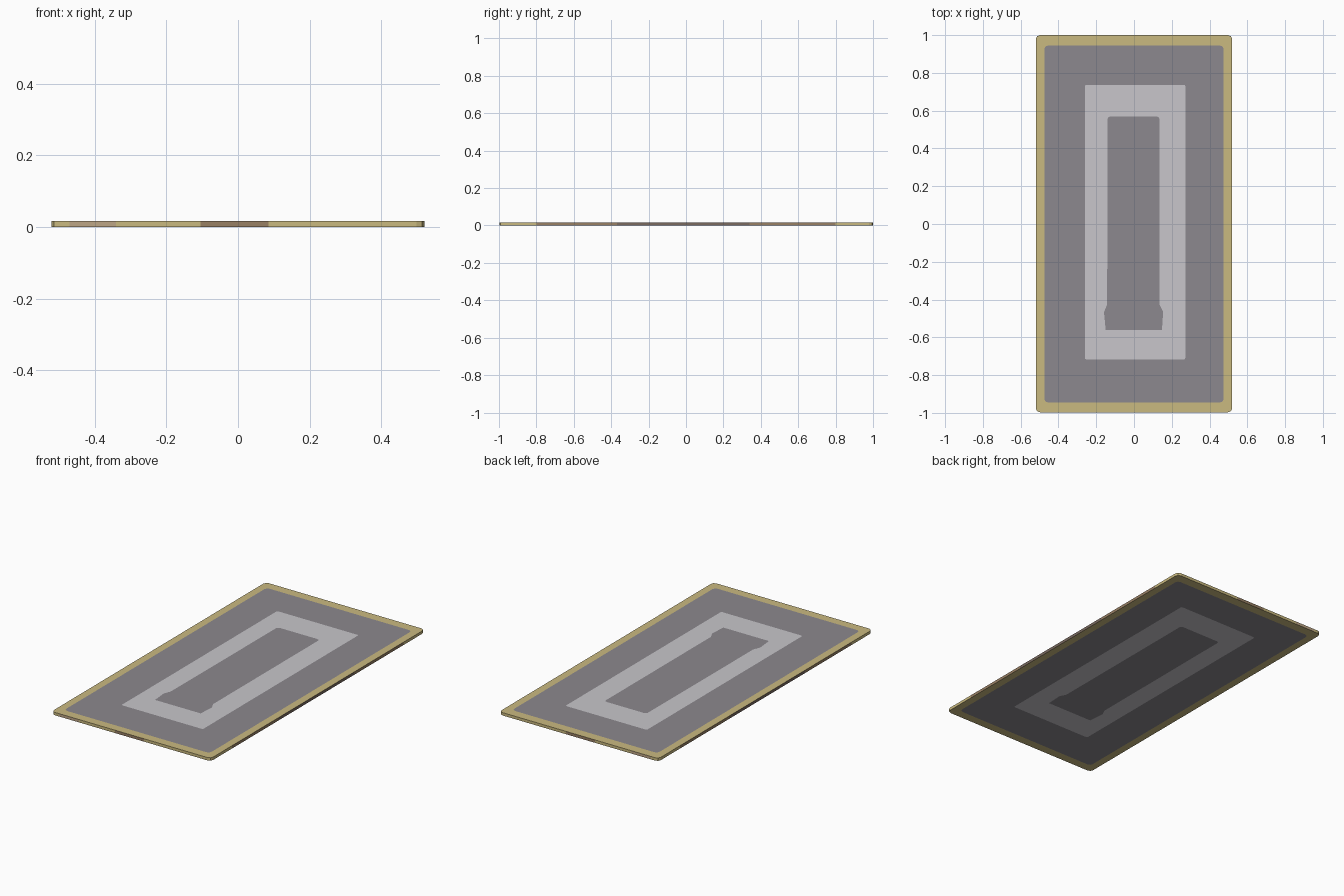
import bpy, bmesh, math

if "Cube" in bpy.data.objects:
    bpy.data.objects.remove(bpy.data.objects["Cube"])

H = 0.017  # rug thickness


def srgb(r, g, b):
    f = lambda c: c / 12.92 if c <= 0.04045 else ((c + 0.055) / 1.055) ** 2.4
    return (f(r / 255), f(g / 255), f(b / 255), 1)


def material(name, rgb):
    m = bpy.data.materials.new(name)
    m.diffuse_color = srgb(*rgb)
    m.use_nodes = True
    m.node_tree.nodes["Principled BSDF"].inputs["Base Color"].default_value = m.diffuse_color
    return m


MATS = [material("tan_border", (202, 186, 128)),
        material("mid_grey", (140, 137, 142)),
        material("light_grey", (200, 198, 203)),
        material("brown_edge", (152, 128, 100)),
        material("pale_brown_edge", (190, 166, 134)),
        material("dark_brown_edge", (122, 106, 95))]


def outline(x0, x1, y0, y1, r):
    """Rounded rectangle, three points per corner, counter-clockwise."""
    pts = []
    corners = [(x1 - r, y1 - r, 0), (x0 + r, y1 - r, 90),
               (x0 + r, y0 + r, 180), (x1 - r, y0 + r, 270)]
    for cx, cy, a in corners:
        for k in (0, 45, 90):
            t = math.radians(a + k)
            pts.append((cx + r * math.cos(t), cy + r * math.sin(t)))
    return pts


def finish(bm, name):
    bmesh.ops.recalc_face_normals(bm, faces=bm.faces)
    me = bpy.data.meshes.new(name)
    bm.to_mesh(me)
    bm.free()
    for m in MATS:
        me.materials.append(m)
    ob = bpy.data.objects.new(name, me)
    bpy.context.collection.objects.link(ob)
    return ob


# Concentric bands: border, field, light frame, centre panel
outer = outline(-0.52, 0.52, -0.997, 1.0, 0.022)
centre = outline(-0.14, 0.135, -0.56, 0.57, 0.015)
# widened foot of the centre panel
centre[6:9] = [(-0.142, -0.425), (-0.16, -0.455), (-0.15, -0.56)]
centre[9:12] = [(0.148, -0.56), (0.155, -0.455), (0.135, -0.425)]
loops = [outer,
         outline(-0.475, 0.475, -0.945, 0.945, 0.02),
         outline(-0.26, 0.272, -0.717, 0.737, 0.008),
         centre]


def woven_face(name, z, up):
    bm = bmesh.new()
    rings = [[bm.verts.new((x, y, z)) for x, y in lp] for lp in loops]
    n = len(outer)
    for i in range(3):
        for k in range(n):
            a, b = rings[i], rings[i + 1]
            f = bm.faces.new((a[k], a[(k + 1) % n], b[(k + 1) % n], b[k]))
            f.material_index = i
    f = bm.faces.new(rings[3])
    f.material_index = 1
    ob = finish(bm, name)
    if (ob.data.polygons[0].normal.z > 0) != up:
        ob.data.flip_normals()


woven_face("rug_top", H, True)
woven_face("rug_underside", 0.0, False)


# Edge strip, with worn brown patches along the sides
def edge_colour(x, y):
    if abs(x) > 0.515:
        return 5 if -0.37 < y < 0.34 else 3 if abs(y) < 0.8 else 0
    if -0.105 < x < 0.085:
        return 3
    return 4 if -0.47 < x < -0.34 else 0


path = []
for k, (a, b) in enumerate(zip(outer, outer[1:] + outer[:1])):
    path.append(a)
    axis = 0 if abs(b[0] - a[0]) > 0.5 else 1 if abs(b[1] - a[1]) > 0.5 else None
    if axis is not None:
        cuts = (-0.47, -0.34, -0.105, 0.085) if axis == 0 else (-0.8, -0.37, 0.34, 0.8)
        for c in sorted(cuts, reverse=b[axis] < a[axis]):
            path.append((c, a[1]) if axis == 0 else (a[0], c))

bm = bmesh.new()
low = [bm.verts.new((x, y, 0)) for x, y in path]
top = [bm.verts.new((x, y, H)) for x, y in path]
for k in range(len(path)):
    j = (k + 1) % len(path)
    f = bm.faces.new((low[k], low[j], top[j], top[k]))
    c = f.calc_center_median()
    f.material_index = edge_colour(c.x, c.y)
edge = finish(bm, "rug_edge")
p = edge.data.polygons[0]
if p.normal.x * p.center.x + p.normal.y * p.center.y < 0:
    edge.data.flip_normals()
